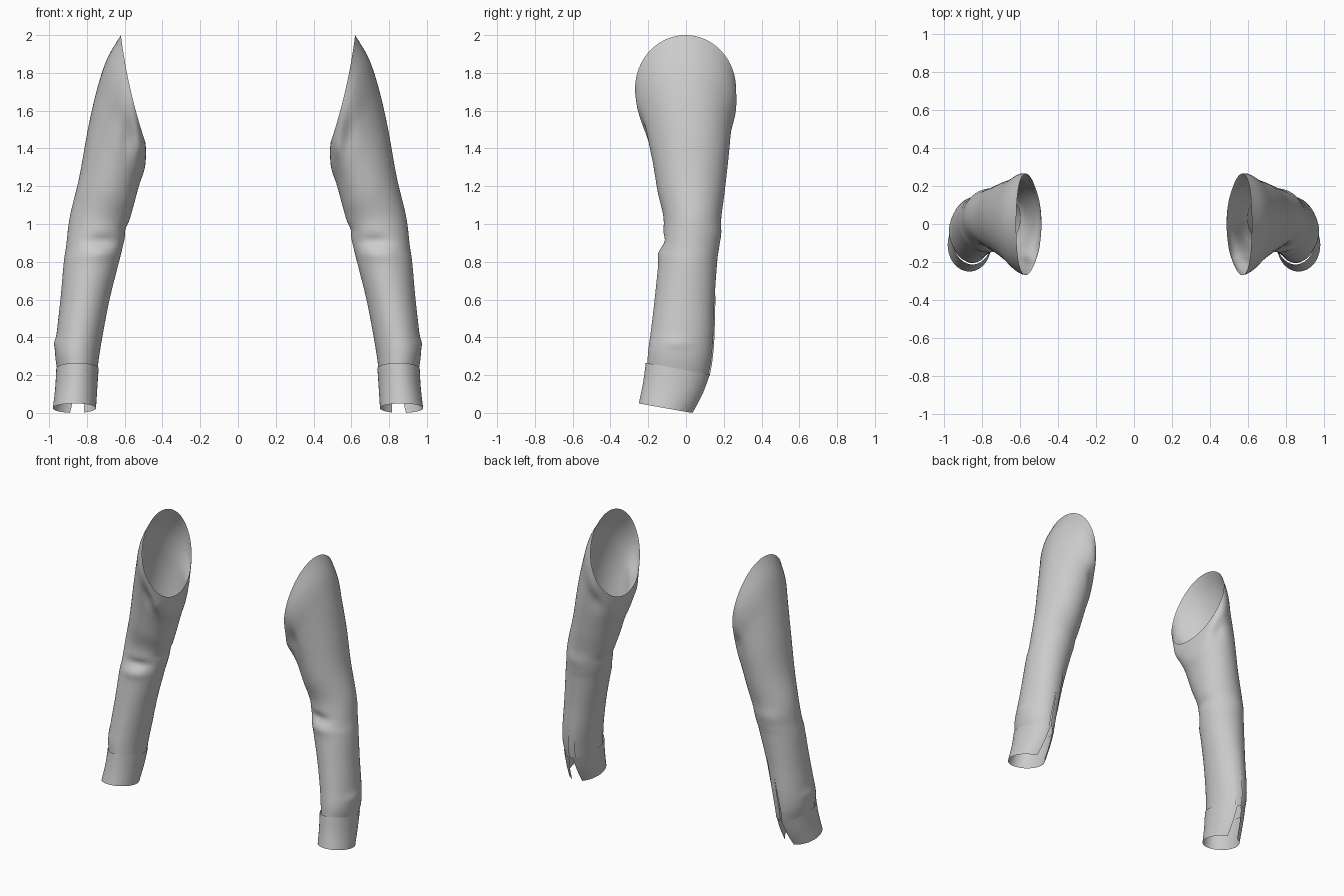
import bpy, math
from mathutils import Vector

if "Cube" in bpy.data.objects:
    bpy.data.objects.remove(bpy.data.objects["Cube"])

# Cross-sections: inner x,z | outer x,z | front y, back y | tilt (front up, back down)
SLEEVE = [
    (.49, 1.43, .62, 2.00, -.270, .265, 0),
    (.487, 1.37, .695, 1.87, -.258, .265, 0),
    (.495, 1.29, .75, 1.70, -.215, .24, 0),
    (.522, 1.21, .795, 1.50, -.18, .225, 0),
    (.552, 1.10, .84, 1.25, -.15, .205, 0),
    (.58, 1.00, .89, 1.04, -.118, .185, 0),
    (.61, .88, .91, .88, -.132, .175, 0),
    (.63, .80, .922, .80, -.145, .165, 0),
    (.68, .60, .94, .60, -.165, .15, .01),
    (.715, .42, .96, .42, -.185, .14, .02),
    (.735, .30, .968, .31, -.20, .125, .025),
    (.745, .22, .955, .22, -.205, .105, .03),
]
CUFF = [
    (.738, .235, .962, .235, -.213, .115, .03),
    (.745, .13, .968, .13, -.228, .08, .027),
    (.752, .025, .98, .025, -.25, .03, .025),
]
# Cloth folds: centre, spread in x, y, z, depth (negative pushes in)
FOLDS = [
    ((.72, -.14, .91), (.09, .08, .03), -.022),
    ((.74, -.15, .84), (.10, .08, .035), .010),
    ((.58, -.20, 1.48), (.035, .08, .12), -.022),
    ((.53, -.18, 1.40), (.03, .08, .06), .012),
    ((.60, .03, .97), (.05, .10, .03), -.010),
    ((.97, -.05, .37), (.04, .08, .03), .009),
    ((.78, .17, .95), (.10, .08, .05), .008),
    ((.56, .22, 1.45), (.04, .08, .08), -.015),
]
SLIT = math.radians(97)   # cuff opening sits at the back


def section(rings, v):
    """Smoothly interpolated cross-section at ring position v."""
    n = len(rings) - 1
    i = min(int(v), n - 1)
    f = v - i
    a, b, c, d = (rings[min(max(k, 0), n)] for k in (i - 1, i, i + 1, i + 2))
    return [q + .5 * f * (r - p + f * (2*p - 5*q + 4*r - s + f * (3*(q - r) + s - p)))
            for p, q, r, s in zip(a, b, c, d)]


def point(rings, v, t, offset=0, folds=True):
    xi, zi, xo, zo, yf, yb, tilt = section(rings, v)
    c, s = math.cos(t), math.sin(t)
    k = .5 + .5 * c
    centre = Vector(((xi + xo) / 2, (yf + yb) / 2, (zi + zo) / 2))
    p = Vector((xi + (xo - xi) * k, centre.y + s * (yb - yf) / 2,
                zi + (zo - zi) * k - tilt * s))
    if folds:
        p.x += .015 * s * s * max(0, 1 - v)
    out = p - centre
    out.z = 0
    out.normalize()
    push = offset
    if folds:
        for pos, size, depth in FOLDS:
            push += depth * math.exp(-sum(((p[a] - pos[a]) / size[a]) ** 2 for a in range(3)))
    return p + out * push


def surface(name, rows, side):
    """Grid surface from rows of points; side = -1 mirrors it."""
    w = len(rows[0])
    verts = [(p.x * side, p.y, max(p.z, 0)) for r in rows for p in r]
    faces = []
    for i in range(len(rows) - 1):
        for j in range(w - 1):
            q = (i*w + j, (i+1)*w + j, (i+1)*w + j+1, i*w + j+1)
            faces.append(q if side > 0 else q[::-1])
    me = bpy.data.meshes.new(name)
    me.from_pydata(verts, [], faces)
    ob = bpy.data.objects.new(name, me)
    bpy.context.collection.objects.link(ob)
    # close the seam wherever the slit is shut
    weld = ob.modifiers.new("seam", 'WELD')
    weld.merge_threshold = .0005
    for poly in me.polygons:
        poly.use_smooth = True
    return ob


def tube(name, rings, steps, gap, flare, side, folds, cols=64):
    rows = []
    for i in range(steps + 1):
        v = i * (len(rings) - 1) / steps
        g, row = gap(v), []
        for j in range(cols + 1):
            a = g + (2 * math.pi - 2 * g) * j / cols
            near = math.exp(-(min(a, 2 * math.pi - a) / .45) ** 2)
            row.append(point(rings, v, SLIT + a, flare(v) * near, folds))
        rows.append(row)
    return surface(name, rows, side)


def opening(v):
    return min(max((v - 8) / 3, 0), 1)


for side, label in ((1, "right"), (-1, "left")):
    # main sleeve, slit open above the cuff
    tube(label + "_sleeve", SLEEVE, 77, lambda v: .13 * opening(v) ** .6,
         lambda v: .012 * opening(v), side, True)
    # cuff band, spreading apart at the back
    tube(label + "_cuff", CUFF, 12, lambda v: .10 + .11 * v,
         lambda v: .012, side, False)
    # placket strip along one edge of the slit
    rows = [[point(SLEEVE, 7.85 + 2.95 * i / 16, SLIT - .08 + .36 * j / 6,
                   .005 + .014 * i / 16) for j in range(7)] for i in range(17)]
    surface(label + "_placket", rows, side)
